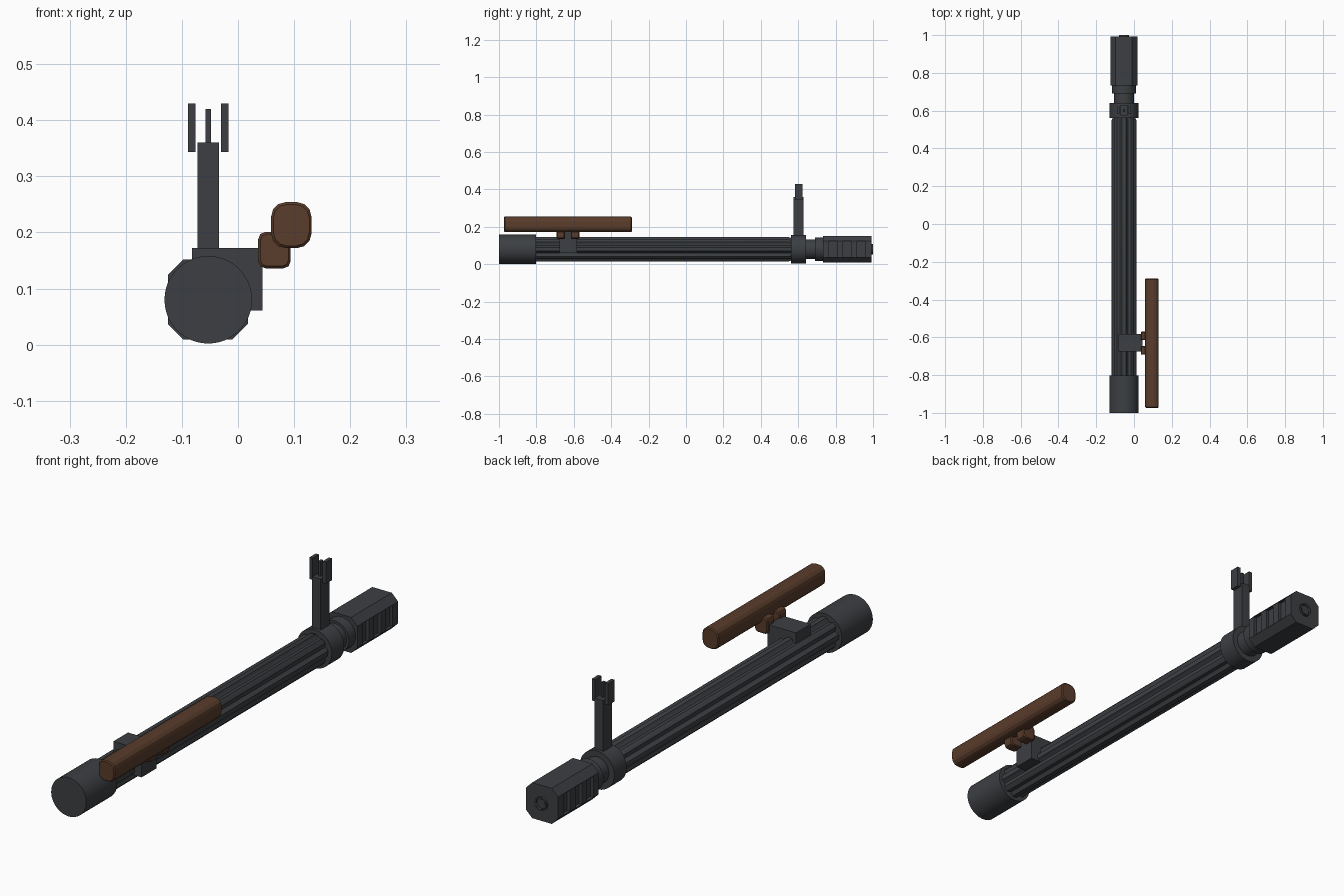
import bpy, bmesh, math
from mathutils import Vector

if "Cube" in bpy.data.objects:
    bpy.data.objects.remove(bpy.data.objects["Cube"])

CX, CZ = -0.053, 0.08          # bore axis


def material(name, rgb):
    m = bpy.data.materials.new(name)
    m.diffuse_color = (*rgb, 1)
    m.use_nodes = True
    m.node_tree.nodes["Principled BSDF"].inputs["Base Color"].default_value = m.diffuse_color
    return m


STEEL = material("dark_steel", (0.045, 0.049, 0.055))
WOOD = material("brown_wood", (0.10, 0.045, 0.024))


def finish(bm, name, mat, smooth=None):
    bmesh.ops.recalc_face_normals(bm, faces=bm.faces)
    me = bpy.data.meshes.new(name)
    bm.to_mesh(me)
    bm.free()
    ob = bpy.data.objects.new(name, me)
    bpy.context.collection.objects.link(ob)
    me.materials.append(mat)
    if smooth:
        bpy.ops.object.select_all(action='DESELECT')
        ob.select_set(True)
        bpy.context.view_layer.objects.active = ob
        bpy.ops.object.shade_smooth_by_angle(angle=math.radians(smooth))
    return ob


def loft(name, rings, mat, smooth=None):
    """Skin equal-length rings of (x, z) points placed at each y, capped."""
    bm = bmesh.new()
    loops = [[bm.verts.new((x, y, z)) for x, z in pts] for y, pts in rings]
    for a, b in zip(loops, loops[1:]):
        for i in range(len(a)):
            j = (i + 1) % len(a)
            bm.faces.new((a[i], a[j], b[j], b[i]))
    bm.faces.new(loops[0])
    bm.faces.new(loops[-1])
    return finish(bm, name, mat, smooth)


def circle(r, n=48):
    return [(CX + r * math.cos(2 * math.pi * i / n), CZ + r * math.sin(2 * math.pi * i / n))
            for i in range(n)]


def turned(name, steps):
    return loft(name, [(y, circle(r)) for y, r in steps], STEEL, 30)


def rounded(x0, x1, z0, z1, r, seg, inset=0):
    """Rounded rectangle section."""
    x0, x1, z0, z1, r = x0 + inset, x1 - inset, z0 + inset, z1 - inset, r - inset * 0.5
    corners = [(x1 - r, z1 - r), (x0 + r, z1 - r), (x0 + r, z0 + r), (x1 - r, z0 + r)]
    return [(cx + r * math.cos(math.pi / 2 * (k + s / seg)), cz + r * math.sin(math.pi / 2 * (k + s / seg)))
            for k, (cx, cz) in enumerate(corners) for s in range(seg + 1)]


def box(name, x, y, z, mat=STEEL):
    bm = bmesh.new()
    bmesh.ops.create_cube(bm, size=1)
    for v in bm.verts:
        v.co = Vector([(a + b) / 2 + c * (b - a) for (a, b), c in zip((x, y, z), v.co)])
    return finish(bm, name, mat)


def cut(target, cutters):
    for c in cutters:
        m = target.modifiers.new("cut", 'BOOLEAN')
        m.object, m.solver = c, 'EXACT'
        c.hide_render = True
        c.hide_set(True)


# Fluted barrel: eight ridges separated by scooped grooves
def fluted(r, depth, n=8, sub=10):
    pts = []
    for i in range(n * sub):
        t = (i % sub) / sub
        d = depth * math.sin(math.pi * (t - 0.4) / 0.6) if t > 0.4 else 0
        a = 2 * math.pi * ((i - 0.2 * sub) / (n * sub))
        pts.append((CX + (r - d) * math.cos(a), CZ + (r - d) * math.sin(a)))
    return pts


loft("barrel", [(-0.82, fluted(0.065, 0.012)), (0.55, fluted(0.065, 0.012)),
                (0.565, fluted(0.058, 0.006))], STEEL, 25)

# Rear sleeve, sight ring and muzzle neck
turned("rear_sleeve", [(-1.0, 0.078), (-0.803, 0.078)])
turned("sight_ring", [(0.562, 0.077), (0.641, 0.077)])
turned("muzzle_neck", [(0.63, 0.053), (0.69, 0.053), (0.69, 0.063), (0.735, 0.063)])

# Muzzle brake: chamfered block with side ports and a bore
brake = loft("muzzle_brake", [(y, rounded(-0.125, 0.018, 0.009, 0.152, 0.028, 1))
                              for y in (0.733, 0.992)], STEEL)
ports = []
for side in (-1, 1):
    for k in range(3):
        y = 0.765 + 0.075 * k
        xe = CX + side * 0.0725
        ports.append(box("port_cutter", (xe - 0.014, xe + 0.014), (y, y + 0.042), (0.037, 0.123)))
cut(brake, ports)
crown = turned("muzzle_crown", [(0.98, 0.027), (1.0, 0.027)])
cut(crown, [turned("bore_cutter", [(0.985, 0.021), (1.05, 0.021)])])

# Front sight
box("sight_post", (-0.072, -0.034), (0.574, 0.629), (0.14, 0.36))
for side in (-1, 1):
    x = CX + side * 0.0295
    box("sight_ear", (x - 0.007, x + 0.007), (0.582, 0.622), (0.343, 0.43))
box("sight_blade", (CX - 0.005, CX + 0.005), (0.594, 0.61), (0.35, 0.42))

# Carry handle: bracket, two stems and grip
box("handle_bracket", (-0.082, 0.044), (-0.675, -0.582), (0.061, 0.172))


def bar(name, x, y, z, r, seg):
    e = 0.004
    loft(name, [(y[0], rounded(*x, *z, r, seg, e)), (y[0] + e, rounded(*x, *z, r, seg)),
                (y[1] - e, rounded(*x, *z, r, seg)), (y[1], rounded(*x, *z, r, seg, e))], WOOD)


for y0 in (-0.692, -0.615):
    bar("handle_stem", (0.036, 0.094), (y0, y0 + 0.045), (0.136, 0.201), 0.013, 2)
bar("handle_grip", (0.059, 0.131), (-0.973, -0.289), (0.172, 0.254), 0.026, 3)
